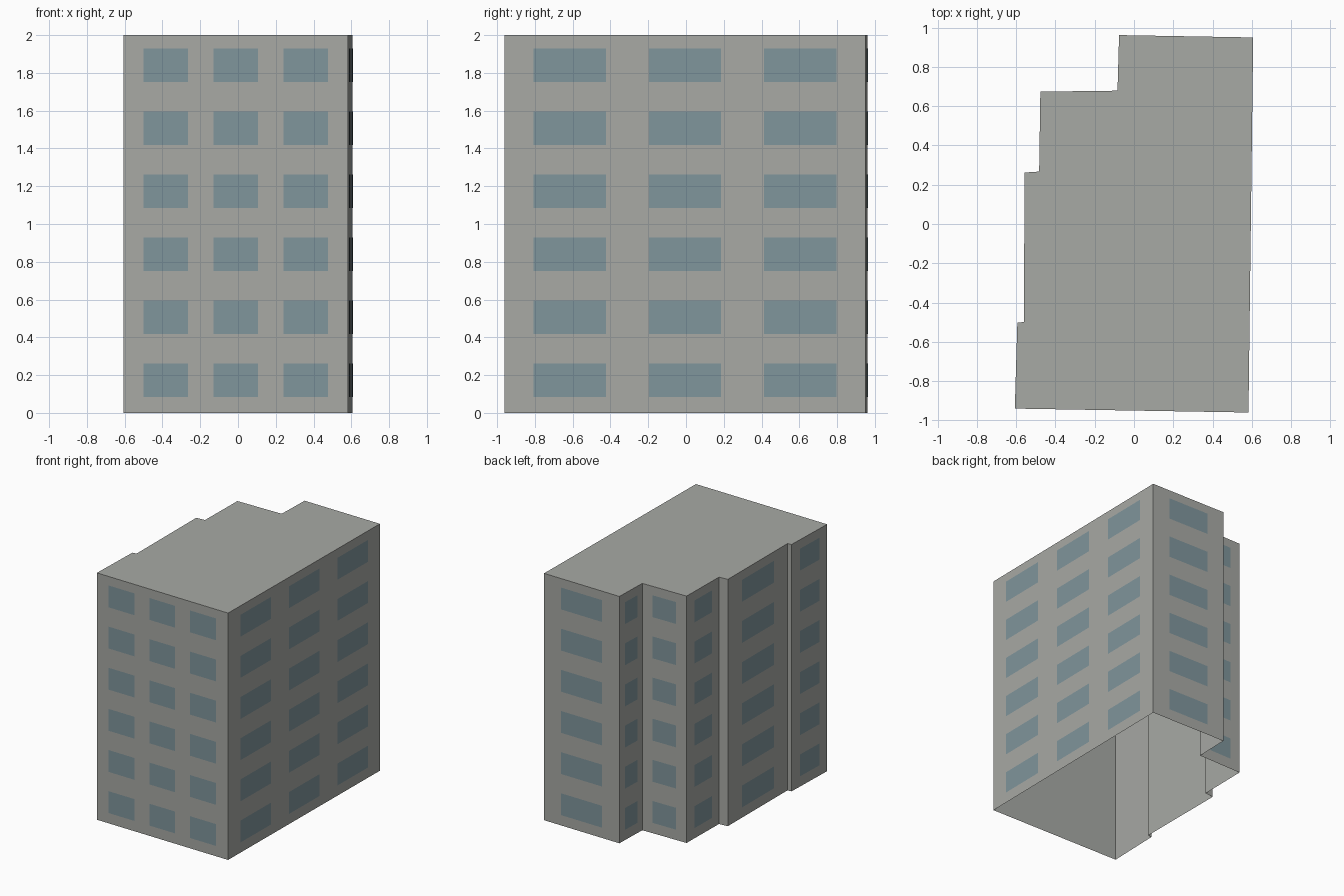
import bpy
import bmesh
from mathutils import Vector

cube = bpy.data.objects.get("Cube")
if cube:
    bpy.data.objects.remove(cube)

HEIGHT = 2.0
FLOORS = 6
STOREY = HEIGHT / FLOORS
SILL, PANE_HEIGHT = 0.085, 0.177
PROUD = 0.003  # how far panes sit off the wall

# Footprint corners, counter-clockwise from the front
FOOTPRINT = [Vector(p) for p in (
    (-0.607, -0.94), (0.583, -0.96), (0.607, 0.95), (-0.076, 0.962),
    (-0.084, 0.679), (-0.477, 0.674), (-0.483, 0.267),
    (-0.558, 0.262), (-0.56, -0.5), (-0.594, -0.501))]

# Window columns for the two long facades: count, pane width, spacing
WIDE_WALLS = {0: (3, 0.235, 0.37), 1: (3, 0.383, 0.61)}


def make_material(name, colour):
    mat = bpy.data.materials.new(name)
    mat.use_nodes = True
    mat.diffuse_color = colour
    mat.node_tree.nodes["Principled BSDF"].inputs["Base Color"].default_value = colour
    return mat


def make_object(name, bm, mat):
    mesh = bpy.data.meshes.new(name)
    bm.to_mesh(mesh)
    bm.free()
    mesh.materials.append(mat)
    obj = bpy.data.objects.new(name, mesh)
    bpy.context.collection.objects.link(obj)
    return obj


def upright_quad(bm, a, b, low, high):
    corners = ((a, low), (b, low), (b, high), (a, high))
    return bm.faces.new([bm.verts.new((p.x, p.y, z)) for p, z in corners])


concrete = make_material("concrete_grey", (0.39, 0.40, 0.376, 1))
glass = make_material("window_blue", (0.216, 0.305, 0.333, 1))

walls = list(zip(FOOTPRINT, FOOTPRINT[1:] + FOOTPRINT[:1]))

# Building shell: walls and flat roof, open underneath
shell = bmesh.new()
for start, end in walls:
    upright_quad(shell, start, end, 0, HEIGHT)
shell.faces.new([shell.verts.new((p.x, p.y, HEIGHT)) for p in FOOTPRINT])
bmesh.ops.remove_doubles(shell, verts=shell.verts, dist=0.0001)
make_object("building_shell", shell, concrete)

# Window panes: a grid on each wall that is wide enough
panes = bmesh.new()
for index, (start, end) in enumerate(walls):
    length = (end - start).length
    if length < 0.2:
        continue
    along = (end - start).normalized()
    outward = Vector((along.y, -along.x)) * PROUD
    count, width, pitch = WIDE_WALLS.get(index, (1, length * 0.54, 0))
    for column in range(count):
        centre = (start + end) / 2 + along * pitch * (column - (count - 1) / 2) + outward
        half = along * width / 2
        for floor in range(FLOORS):
            low = floor * STOREY + SILL
            upright_quad(panes, centre - half, centre + half, low, low + PANE_HEIGHT)
make_object("window_panes", panes, glass)
